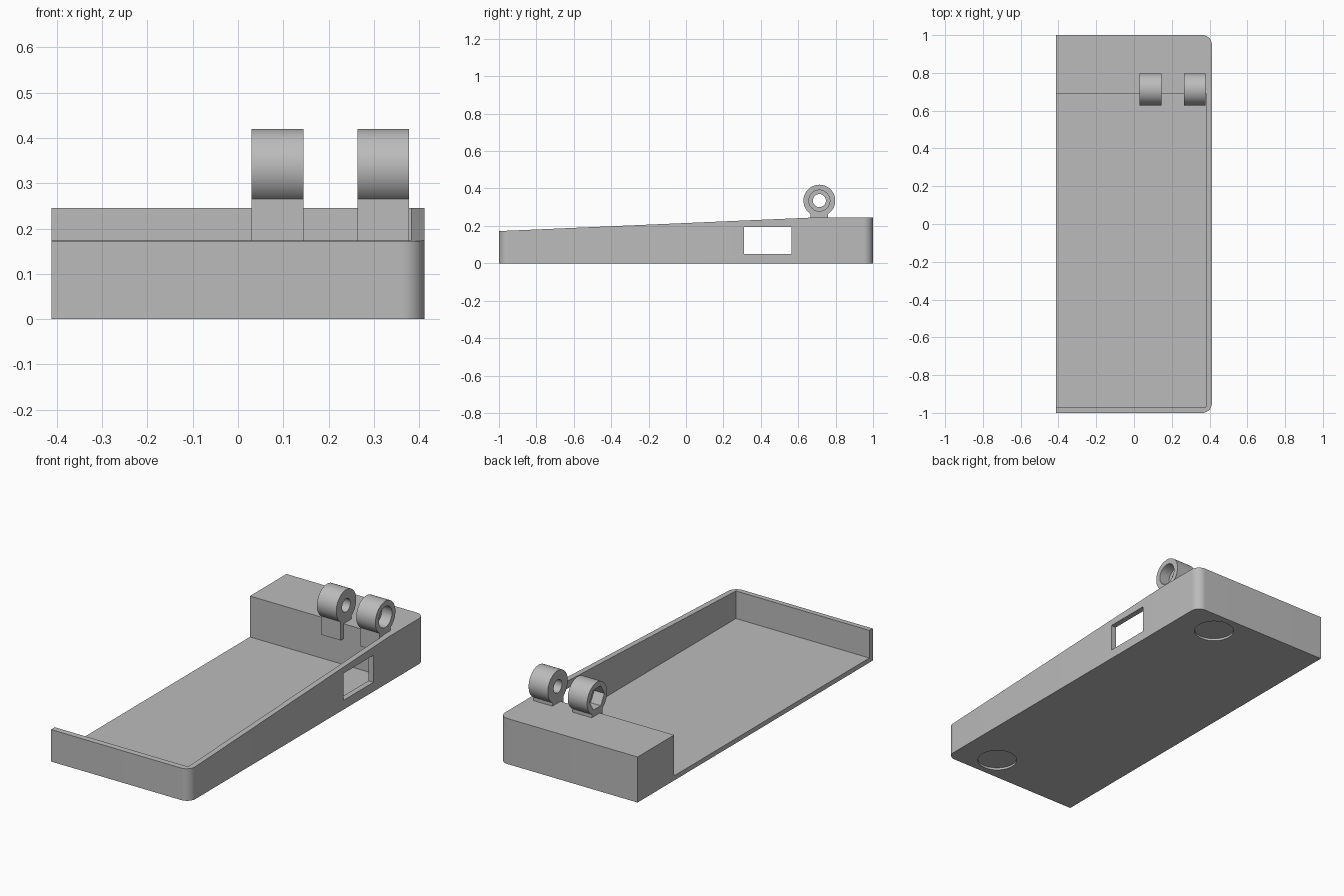
import bpy
import bmesh
import math
from mathutils import Matrix, Vector

old = bpy.data.objects.get("Cube")
if old:
    bpy.data.objects.remove(old, do_unlink=True)

# Single plain plastic colour
grey = bpy.data.materials.new("light grey plastic")
grey.use_nodes = True
colour = (0.5, 0.5, 0.5, 1)
grey.diffuse_color = colour
grey.node_tree.nodes["Principled BSDF"].inputs["Base Color"].default_value = colour


def make_object(name, bm):
    bmesh.ops.recalc_face_normals(bm, faces=bm.faces)
    mesh = bpy.data.meshes.new(name)
    bm.to_mesh(mesh)
    bm.free()
    mesh.materials.append(grey)
    obj = bpy.data.objects.new(name, mesh)
    bpy.context.collection.objects.link(obj)
    return obj


def box(name, low, high):
    low, high = Vector(low), Vector(high)
    bm = bmesh.new()
    bmesh.ops.create_cube(bm, size=1)
    for v in bm.verts:
        v.co = (low + high) / 2 + v.co * (high - low)
    return make_object(name, bm)


def cylinder(name, centre, radius, depth, axis="X", sides=48):
    bm = bmesh.new()
    bmesh.ops.create_cone(bm, cap_ends=True, segments=sides, radius1=radius,
                          radius2=radius, depth=depth)
    if axis == "X":
        bm.transform(Matrix.Rotation(math.pi / 2, 4, "Y"))
    bm.transform(Matrix.Translation(centre))
    return make_object(name, bm)


def combine(obj, tool, operation="DIFFERENCE"):
    mod = obj.modifiers.new(operation.lower(), "BOOLEAN")
    mod.operation = operation
    mod.solver = "EXACT"
    mod.object = tool
    activate(obj)
    bpy.ops.object.modifier_apply(modifier=mod.name)
    bpy.data.objects.remove(tool, do_unlink=True)


def activate(obj):
    bpy.ops.object.select_all(action="DESELECT")
    bpy.context.view_layer.objects.active = obj
    obj.select_set(True)


def smooth(obj):
    activate(obj)
    bpy.ops.object.shade_smooth_by_angle(angle=math.radians(30))


# Tray: wedge side profile extruded across the width
HALF, BACK = 0.412, 0.69
FLOOR, TOP = 0.025, 0.245
profile = [(-1, 0), (1, 0), (1, TOP), (BACK, TOP), (-1, 0.172)]
bm = bmesh.new()
side = bm.faces.new([bm.verts.new((-HALF, y, z)) for y, z in profile])
moved = bmesh.ops.extrude_face_region(bm, geom=[side])["geom"]
bmesh.ops.translate(bm, vec=(2 * HALF, 0, 0),
                    verts=[g for g in moved if isinstance(g, bmesh.types.BMVert)])

# Round the two upright corners on the walled side
corners = [e for e in bm.edges if all(
    v.co.x > 0 and abs(v.co.y) > 0.99 for v in e.verts)
    and abs(e.verts[0].co.y - e.verts[1].co.y) < 0.01]
bmesh.ops.bevel(bm, geom=corners, offset=0.05, segments=10, profile=0.5,
                affect="EDGES")
tray = make_object("tray", bm)

# Open cavity, side window and shallow foot recesses
combine(tray, box("cavity_cutter", (-1, -0.97, FLOOR), (0.382, BACK, 1)))
combine(tray, box("window_cutter", (0.3, 0.31, 0.05), (0.6, 0.563, 0.195)))
for y in (-0.865, 0.865):
    combine(tray, cylinder("recess_cutter", (0.19, y, 0), 0.1, 0.024, "Z"))
smooth(tray)

# Hinge knuckles with necks hooked over the block's front face
AXIS_Y, AXIS_Z = 0.713, 0.335


def knuckle(name, x0, x1, pocket_x, pocket_radius, pocket_sides):
    mid = (x0 + x1) / 2
    obj = cylinder(name, (mid, AXIS_Y, AXIS_Z), 0.085, x1 - x0, sides=64)
    combine(obj, box("neck", (x0, 0.665, 0.165), (x1, 0.758, 0.275)), "UNION")
    combine(obj, cylinder("bore_cutter", (mid, AXIS_Y, AXIS_Z), 0.035, 0.5))
    combine(obj, cylinder("pocket_cutter", (pocket_x, AXIS_Y, AXIS_Z),
                          pocket_radius, 0.12, sides=pocket_sides))
    smooth(obj)


knuckle("nut_knuckle", 0.03, 0.145, 0.03, 0.062, 6)
knuckle("bolt_knuckle", 0.264, 0.378, 0.378, 0.056, 48)
